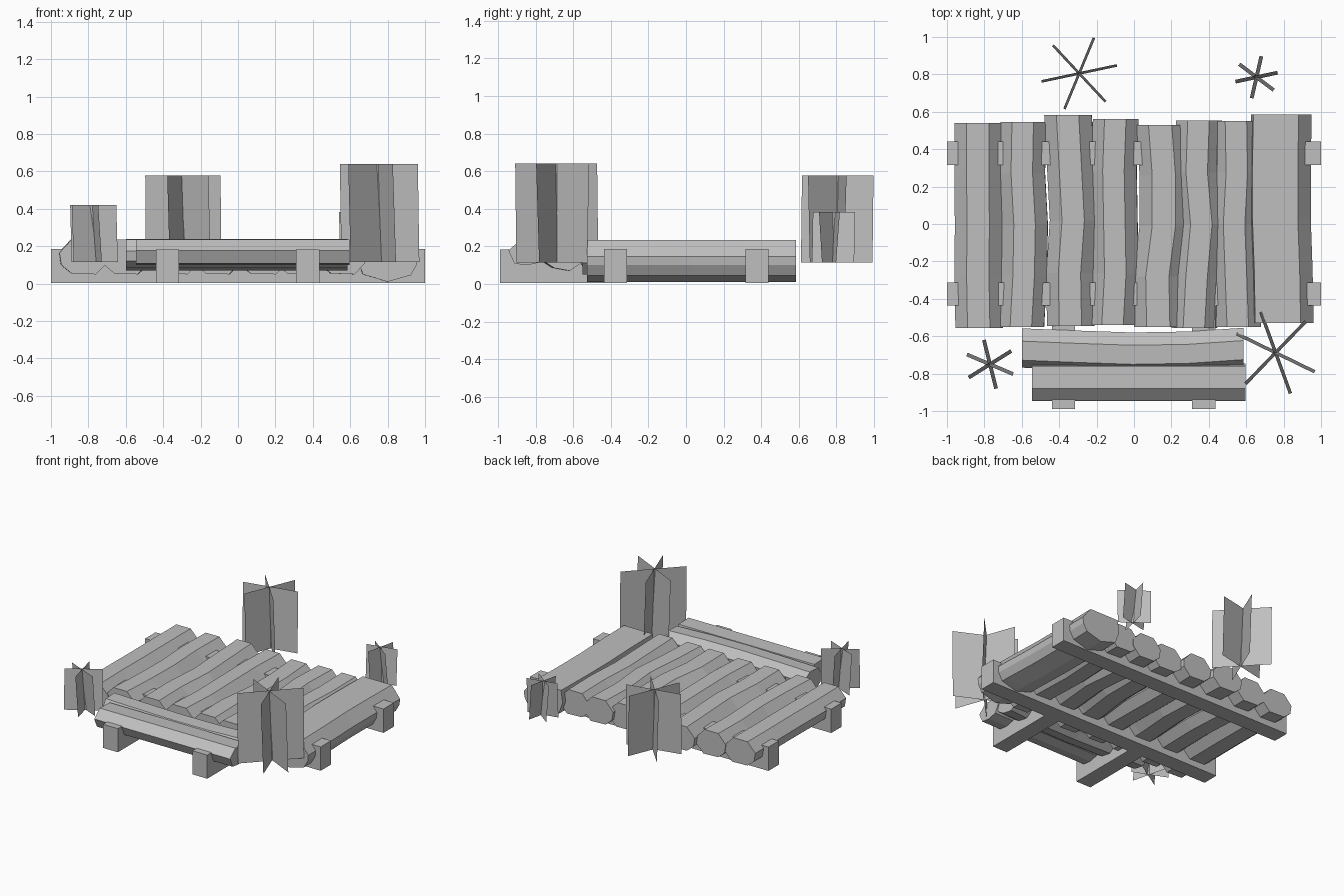
import bpy, bmesh, math
from mathutils import Vector

if "Cube" in bpy.data.objects:
    bpy.data.objects.remove(bpy.data.objects["Cube"])

wood = bpy.data.materials.new("grey")
wood.diffuse_color = (0.52, 0.52, 0.52, 1)
wood.use_nodes = True
wood.node_tree.nodes["Principled BSDF"].inputs["Base Color"].default_value = wood.diffuse_color


def make_object(name, bm):
    mesh = bpy.data.meshes.new(name)
    bm.to_mesh(mesh)
    bm.free()
    mesh.materials.append(wood)
    obj = bpy.data.objects.new(name, mesh)
    bpy.context.collection.objects.link(obj)
    return obj


def box(name, x0, x1, y0, y1, z0, z1):
    bm = bmesh.new()
    bmesh.ops.create_cube(bm, size=1)
    for v in bm.verts:
        v.co = Vector((x0 + (v.co.x + 0.5) * (x1 - x0),
                       y0 + (v.co.y + 0.5) * (y1 - y0),
                       z0 + (v.co.z + 0.5) * (z1 - z0)))
    return make_object(name, bm)


def log(name, start, end, centres, half, section, along_x=False):
    """Loft a faceted section along y (or x), swaying through the centres."""
    bm = bmesh.new()
    rings = []
    for i, c in enumerate(centres):
        t = start + (end - start) * i / (len(centres) - 1)
        ring = []
        for u, z in section:
            side = c + u * half
            ring.append(bm.verts.new((t, side, z) if along_x else (side, t, z)))
        rings.append(ring)
    n = len(section)
    for a, b in zip(rings, rings[1:]):
        for k in range(n):
            bm.faces.new((a[k], a[(k + 1) % n], b[(k + 1) % n], b[k]))
    bm.faces.new(rings[0])
    bm.faces.new(rings[-1])
    bmesh.ops.recalc_face_normals(bm, faces=bm.faces[:])
    return make_object(name, bm)


def grass(name, x, y, radius, top, angles, lean):
    """Crossed upright cards, each leaning slightly sideways."""
    bm = bmesh.new()
    for deg in angles:
        a = math.radians(deg)
        d = Vector((math.cos(a), math.sin(a), 0)) * radius
        s = Vector((-math.sin(a), math.cos(a), 0)) * lean / 2
        low, high = Vector((x, y, 0.115)), Vector((x, y, top))
        bm.faces.new([bm.verts.new(p) for p in
                      (low - d - s, low + d - s, high + d + s, high - d + s)])
    return make_object(name, bm)


# Cross beams under the deck and short beams under the steps
for name, y in (("front_beam", -0.375), ("back_beam", 0.378)):
    box(name, -1, 1, y - 0.062, y + 0.062, 0.004, 0.185)
for name, x in (("left_step_beam", -0.377), ("right_step_beam", 0.373)):
    box(name, x - 0.062, x + 0.062, -0.99, -0.43, 0.004, 0.183)

# Deck logs: front y, back y, sway of the centre line, half width
round_log = [(-0.5, 0.235), (0.42, 0.235), (0.95, 0.165), (0.96, 0.11),
             (0.5, 0.05), (-0.5, 0.055), (-0.92, 0.10), (-1.0, 0.165)]
wide_log = [(-0.92, 0.233), (0.55, 0.233), (0.97, 0.145), (0.94, 0.10),
            (0.75, 0.045), (0.0, 0.01), (-0.8, 0.05), (-1.0, 0.14)]
deck = [
    (-0.555, 0.54, (-0.825, -0.83, -0.828, -0.83, -0.83), 0.13, round_log),
    (-0.55, 0.545, (-0.60, -0.585, -0.58, -0.595, -0.59), 0.125, round_log),
    (-0.545, 0.582, (-0.335, -0.34, -0.32, -0.335, -0.35), 0.13, round_log),
    (-0.54, 0.562, (-0.11, -0.095, -0.10, -0.105, -0.095), 0.125, round_log),
    (-0.55, 0.53, (0.135, 0.13, 0.165, 0.165, 0.145), 0.135, round_log),
    (-0.555, 0.553, (0.325, 0.34, 0.365, 0.34, 0.35), 0.125, round_log),
    (-0.55, 0.55, (0.56, 0.55, 0.54, 0.555, 0.55), 0.125, round_log),
    (-0.528, 0.586, (0.80, 0.795, 0.785, 0.785, 0.79), 0.165, wide_log),
]
for i, (y0, y1, centres, half, section) in enumerate(deck):
    log(f"deck_log_{i + 1}", y0, y1, centres, half, section)

# Step logs across the front
inner = [(-0.62, 0.235), (0.35, 0.24), (1.0, 0.185), (0.95, 0.11),
         (0.4, 0.07), (-0.4, 0.085), (-0.9, 0.12), (-1.0, 0.175)]
outer = [(-0.35, 0.236), (0.85, 0.232), (1.0, 0.17), (0.7, 0.115),
         (0.0, 0.10), (-0.68, 0.108), (-1.0, 0.178)]
log("inner_step_log", -0.6, 0.585, (-0.663, -0.675, -0.685, -0.68, -0.66),
    0.105, inner, True)
log("outer_step_log", -0.545, 0.595, (-0.845,) * 5, 0.1, outer, True)

# Grass clumps around the deck
grass("back_left_grass", -0.293, 0.805, 0.206, 0.577, (133, 67.5, 12), 0.014)
grass("back_right_grass", 0.655, 0.785, 0.115, 0.382, (143, 77, 12), 0.02)
grass("front_left_grass", -0.77, -0.75, 0.134, 0.42, (157, 104, 32), 0.02)
grass("front_right_grass", 0.757, -0.688, 0.232, 0.64, (154, 110, 46), 0.018)
